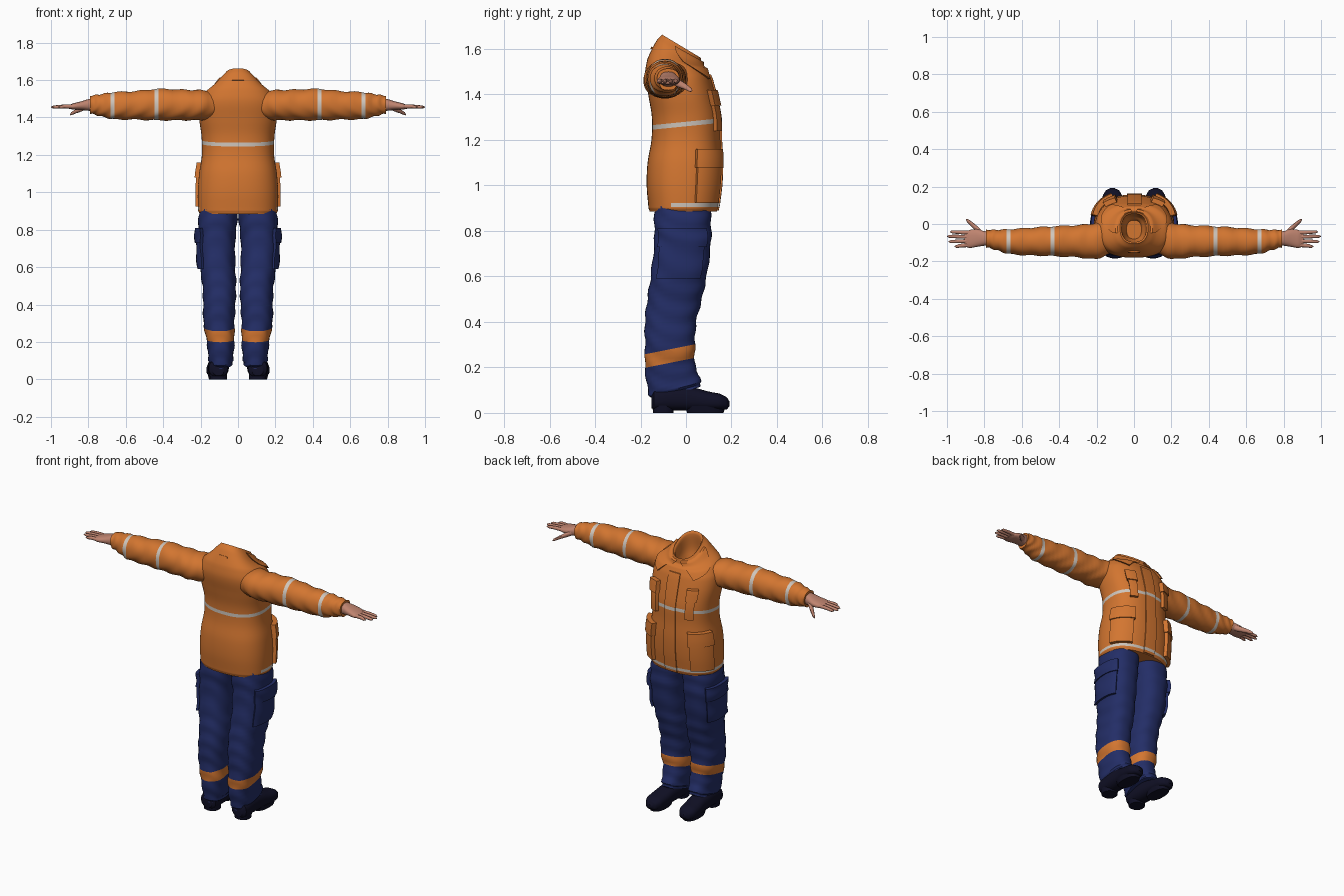
import bpy, bmesh
from math import sin, cos, radians, tau
from mathutils import Vector

if "Cube" in bpy.data.objects:
    bpy.data.objects.remove(bpy.data.objects["Cube"])


def material(name, rgb):
    m = bpy.data.materials.new(name)
    m.use_nodes = True
    m.diffuse_color = (*rgb, 1)
    m.node_tree.nodes["Principled BSDF"].inputs["Base Color"].default_value = (*rgb, 1)
    return m


ORANGE = material("work orange", (0.65, 0.18, 0.03))
NAVY = material("navy cloth", (0.017, 0.027, 0.135))
GREY = material("reflective grey", (0.62, 0.56, 0.5))
SKIN = material("skin", (0.52, 0.23, 0.16))
BLACK = material("boot black", (0.005, 0.005, 0.018))
made = []


def finish(name, bm, mats, bands=(), side=1):
    """Cut colour bands (normal, low, high, rule), mirror for the other side, make the object."""
    for normal, low, high, rule in bands:
        n = Vector(normal)
        for d in (low, high):
            bmesh.ops.bisect_plane(bm, geom=bm.verts[:] + bm.edges[:] + bm.faces[:],
                                   plane_co=n * d / n.length_squared, plane_no=n)
        for f in bm.faces:
            c = f.calc_center_median()
            if low < c.dot(n) < high and rule(c):
                f.material_index = 1
    for v in bm.verts:
        v.co.x *= side
    bmesh.ops.recalc_face_normals(bm, faces=bm.faces[:])
    mesh = bpy.data.meshes.new(name)
    bm.to_mesh(mesh)
    bm.free()
    for m in mats:
        mesh.materials.append(m)
    ob = bpy.data.objects.new(name, mesh)
    bpy.context.collection.objects.link(ob)
    made.append(ob)


def spline(p, f):
    a, b, c, d = p
    return b + 0.5 * f * (c - a + f * (2 * a - 5 * b + 4 * c - d + f * (3 * (b - c) + d - a)))


def surface(rings, axis="z", power=2.4, wrinkle=0):
    """Smooth skin through rings (position, centre a, centre b, radius a, radius b, tilt)."""
    rings = [tuple(r) + (0,) * (6 - len(r)) for r in rings]
    last = len(rings) - 1

    def point(t, ang, off=0):
        i = min(int(t), last - 1)
        f = t - i
        near = [rings[max(0, min(last, i + k))] for k in (-1, 0, 1, 2)]
        pos = near[1][0] * (1 - f) + near[2][0] * f
        a, b, ra, rb, tilt = [spline([r[k] for r in near], f) for k in range(1, 6)]
        off += wrinkle * sin(7 * t + 2.5 * sin(ang) + 2 * cos(2 * ang))
        c, s = cos(ang), sin(ang)
        da = (ra + off) * abs(c) ** (2 / power) * (1 if c > 0 else -1)
        db = (rb + off) * abs(s) ** (2 / power) * (1 if s > 0 else -1)
        if axis == "z":
            return (a + da, b + db, pos + tilt * db)
        return (pos, a + da, b + db) if axis == "x" else (a + da, pos, b + db)

    return point, rings


def locate(rings, pos):
    for i in range(len(rings) - 1):
        p, q = rings[i][0], rings[i + 1][0]
        if p <= pos <= q:
            return i + (pos - p) / (q - p)
    return 0


def loft(name, skin, mats, bands=(), side=1, segs=40, sub=5):
    point, rings = skin
    bm = bmesh.new()
    steps = (len(rings) - 1) * sub
    rows = [[bm.verts.new(point(i / sub, tau * j / segs)) for j in range(segs)]
            for i in range(steps + 1)]
    for r, q in zip(rows, rows[1:]):
        for j in range(segs):
            k = (j + 1) % segs
            bm.faces.new((r[j], r[k], q[k], q[j]))
    bm.faces.new(rows[0][::-1])
    bm.faces.new(rows[-1])
    finish(name, bm, mats, bands, side)


def patch(name, skin, corners, off, mats, bands=(), side=1, n=10):
    """Raised cloth panel following a skin; corners are (degrees, height)."""
    point, rings = skin
    (a0, z0), (a1, z1), (a2, z2), (a3, z3) = corners
    bm = bmesh.new()
    grid = []
    for i in range(-1, n + 2):
        v = max(0, min(n, i)) / n
        row = []
        for j in range(-1, n + 2):
            u = max(0, min(n, j)) / n
            rim = i in (-1, n + 1) or j in (-1, n + 1)
            ang = (a0 * (1 - u) + a1 * u) * (1 - v) + (a3 * (1 - u) + a2 * u) * v
            z = (z0 * (1 - u) + z1 * u) * (1 - v) + (z3 * (1 - u) + z2 * u) * v
            row.append(bm.verts.new(point(locate(rings, z), radians(ang), -0.01 if rim else off)))
        grid.append(row)
    for r, q in zip(grid, grid[1:]):
        for j in range(n + 2):
            bm.faces.new((r[j], r[j + 1], q[j + 1], q[j]))
    finish(name, bm, mats, bands, side)


def box(a0, a1, z0, z1):
    return [(a0, z0), (a1, z0), (a1, z1), (a0, z1)]


def always(c):
    return True


# Jacket body running up into the open collar and down its inside
jacket = surface([
    (0.885, 0, -0.012, 0.205, 0.148), (0.9, 0, -0.012, 0.213, 0.153),
    (1.0, 0, -0.01, 0.215, 0.163), (1.1, 0, -0.006, 0.208, 0.163),
    (1.2, 0, 0, 0.193, 0.152), (1.3, 0, 0, 0.195, 0.15),
    (1.4, 0, -0.018, 0.208, 0.148), (1.48, 0, -0.035, 0.205, 0.145, -0.05),
    (1.535, 0, -0.04, 0.175, 0.13, -0.15), (1.565, 0, -0.038, 0.13, 0.11, -0.35),
    (1.59, 0, -0.03, 0.1, 0.098, -0.5), (1.612, 0, -0.02, 0.075, 0.085, -0.6),
    (1.6, 0, -0.02, 0.066, 0.076, -0.6), (1.52, 0, -0.03, 0.06, 0.07, -0.4),
    (1.46, 0, -0.03, 0.04, 0.05)])
chest_band = ((0, -0.1, 1), 1.26, 1.28, always)
hem_band = ((0, 0, 1), 0.905, 0.922, lambda c: c.y > -0.07)
cloth = [ORANGE, GREY]
loft("jacket", jacket, cloth, [chest_band, hem_band], segs=64)
patch("front_placket", jacket, box(82, 97, 0.89, 1.5), 0.007, cloth, [chest_band, hem_band], n=24)
patch("hanger_loop", jacket, box(260, 280, 1.562, 1.568), 0.006, [ORANGE], n=4)

# Trouser leg, boot and sleeve skins
leg = surface([
    (0.085, 0.092, -0.045, 0.06, 0.105, 0.27), (0.11, 0.092, -0.05, 0.067, 0.115, 0.25),
    (0.2, 0.093, -0.07, 0.074, 0.11, 0.1), (0.3, 0.102, -0.07, 0.083, 0.11),
    (0.4, 0.1, -0.068, 0.086, 0.113), (0.5, 0.1, -0.05, 0.09, 0.12),
    (0.6, 0.11, -0.032, 0.095, 0.123), (0.75, 0.113, -0.015, 0.099, 0.125),
    (0.85, 0.108, -0.015, 0.104, 0.125), (0.95, 0.1, -0.015, 0.1, 0.12)], wrinkle=0.003)
boot = surface([
    (-0.152, 0.105, 0.05, 0.03, 0.03), (-0.14, 0.105, 0.058, 0.05, 0.045),
    (-0.05, 0.105, 0.065, 0.056, 0.055), (0.04, 0.108, 0.06, 0.055, 0.05),
    (0.1, 0.113, 0.052, 0.056, 0.042), (0.15, 0.115, 0.048, 0.052, 0.036),
    (0.18, 0.115, 0.042, 0.035, 0.026), (0.192, 0.115, 0.04, 0.012, 0.01)], "y")
sole = surface([(0, 0.113, 0.085, 0.042, 0.08), (0.03, 0.113, 0.085, 0.05, 0.09)])
heel = surface([(0, 0.105, -0.1, 0.045, 0.045), (0.04, 0.105, -0.1, 0.048, 0.048)])
sleeve = surface([
    (0.1, -0.06, 1.468, 0.09, 0.07), (0.2, -0.09, 1.466, 0.096, 0.08),
    (0.3, -0.092, 1.467, 0.086, 0.082), (0.43, -0.092, 1.469, 0.08, 0.084),
    (0.55, -0.094, 1.465, 0.074, 0.076), (0.67, -0.094, 1.463, 0.066, 0.072),
    (0.74, -0.085, 1.466, 0.054, 0.058), (0.79, -0.078, 1.468, 0.047, 0.048)],
    "x", 2.1, 0.003)
palm = surface([
    (0.76, -0.078, 1.468, 0.038, 0.036), (0.8, -0.077, 1.467, 0.039, 0.031),
    (0.84, -0.075, 1.463, 0.047, 0.023), (0.88, -0.08, 1.459, 0.048, 0.017),
    (0.905, -0.082, 1.457, 0.038, 0.01)], "x")
fingers = {"index": (-0.047, -0.042, 0.985), "middle": (-0.069, -0.066, 1.0),
           "ring": (-0.091, -0.094, 0.992), "little": (-0.112, -0.12, 0.96)}
sleeve_bands = [((1, 0, 0), x - 0.011, x + 0.011, always) for x in (0.435, 0.67)]
leg_band = ((0, -0.2, 1), 0.234, 0.294, always)

for word, s in (("left", 1), ("right", -1)):
    # Sleeves and trousers with their bands
    loft(word + "_sleeve", sleeve, cloth, sleeve_bands, s)
    loft(word + "_trouser_leg", leg, [NAVY, ORANGE], [leg_band], s)
    patch(word + "_thigh_pocket", leg, box(-42, 42, 0.59, 0.79), 0.014, [NAVY], side=s)
    patch(word + "_thigh_flap", leg, box(-45, 45, 0.73, 0.81), 0.02, [NAVY], side=s)
    # Boots
    loft(word + "_boot", boot, [BLACK], side=s)
    loft(word + "_sole", sole, [BLACK], side=s, sub=1)
    loft(word + "_heel", heel, [BLACK], side=s, sub=1)
    # Jacket pockets and collar flaps
    patch(word + "_hip_pocket", jacket, box(15, 60, 0.925, 1.13), 0.02, [ORANGE], side=s)
    patch(word + "_hip_flap", jacket, box(13, 62, 1.08, 1.16), 0.027, [ORANGE], side=s)
    patch(word + "_chest_pocket", jacket, box(50, 66, 1.24, 1.4), 0.018, [ORANGE], side=s)
    patch(word + "_chest_flap", jacket, box(48, 68, 1.35, 1.42), 0.025, [ORANGE], side=s)
    patch(word + "_collar_flap", jacket, [(10, 1.55), (60, 1.475), (84, 1.6), (-10, 1.6)],
          0.012, [ORANGE], side=s)
    # Hands
    loft(word + "_palm", palm, [SKIN], side=s, segs=24)
    for finger, (y0, y1, tip) in fingers.items():
        mid = (y0 + y1) / 2
        loft(word + "_" + finger + "_finger", surface([
            (0.87, y0, 1.459, 0.011, 0.011), (0.93, mid, 1.459, 0.01, 0.01),
            (tip - 0.012, y1, 1.456, 0.008, 0.008), (tip, y1, 1.455, 0.002, 0.002)],
            "x", 2), [SKIN], side=s, segs=12, sub=4)
    loft(word + "_thumb", surface([
        (0.805, -0.055, 1.46, 0.016, 0.016), (0.84, -0.028, 1.446, 0.018, 0.015),
        (0.87, 0, 1.432, 0.014, 0.011), (0.892, 0.018, 1.42, 0.009, 0.008),
        (0.899, 0.024, 1.415, 0.002, 0.002)], "x", 2), [SKIN], side=s, segs=12, sub=4)

# Smooth cloth, crisp seams
bpy.ops.object.select_all(action="DESELECT")
for ob in made:
    ob.select_set(True)
bpy.context.view_layer.objects.active = made[0]
bpy.ops.object.shade_smooth_by_angle(angle=radians(40))
